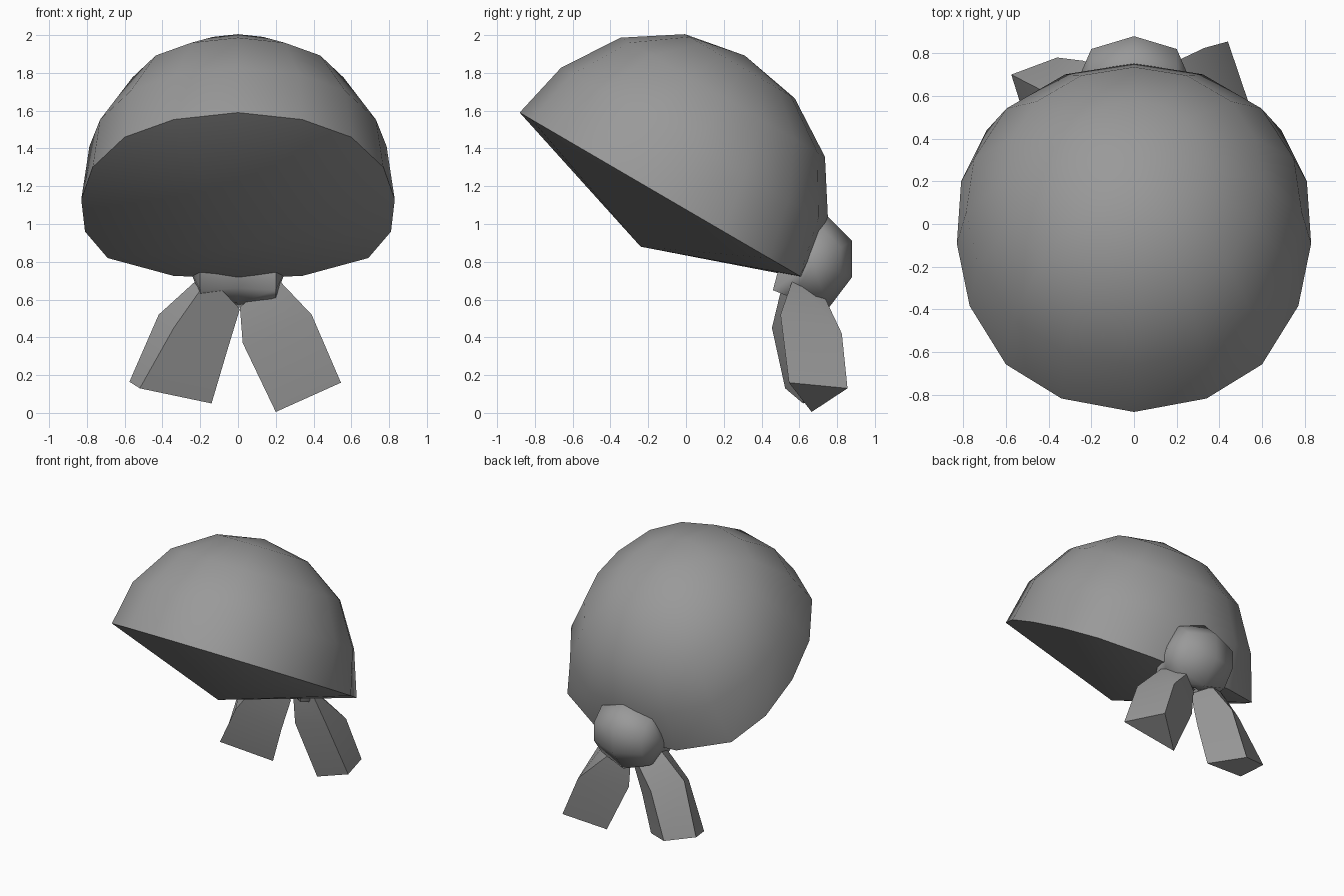
import bpy, bmesh, math
from mathutils import Vector

if "Cube" in bpy.data.objects:
    bpy.data.objects.remove(bpy.data.objects["Cube"])

# Mid-grey cloth
grey = bpy.data.materials.new("cloth")
grey.diffuse_color = (.32, .32, .32, 1)
grey.use_nodes = True
grey.node_tree.nodes["Principled BSDF"].inputs["Base Color"].default_value = grey.diffuse_color


def loft(name, rings, angle, start=None, end=None):
    """Skin a list of point rings; ends close to a point, or with a flat face."""
    bm = bmesh.new()
    vs = [[bm.verts.new(p) for p in ring] for ring in rings]
    n = len(vs[0])
    for a, b in zip(vs, vs[1:]):
        for i in range(n):
            j = (i + 1) % n
            bm.faces.new((a[i], a[j], b[j], b[i]))
    for ring, tip in ((vs[0], start), (vs[-1], end)):
        if tip is None:
            bm.faces.new(ring)
        else:
            t = bm.verts.new(tip)
            for i in range(n):
                bm.faces.new((ring[i], ring[(i + 1) % n], t))
    bmesh.ops.recalc_face_normals(bm, faces=bm.faces)
    me = bpy.data.meshes.new(name)
    bm.to_mesh(me)
    bm.free()
    me.materials.append(grey)
    ob = bpy.data.objects.new(name, me)
    bpy.context.collection.objects.link(ob)
    bpy.ops.object.select_all(action='DESELECT')
    ob.select_set(True)
    bpy.context.view_layer.objects.active = ob
    bpy.ops.object.shade_smooth_by_angle(angle=math.radians(angle))
    return ob


# Head cloth: 16-sided dome tilted 30 degrees, closed below by a shallow cone
C = Vector((0, -0.135, 1.155))
U = Vector((0, 0.864, -0.504))
N = Vector((0, 0.504, 0.864))


def full(half):
    return half + [(-x, u) for x, u in half[-2:0:-1]]


front = [(0, -.863), (.34, -.79), (.60, -.605), (.77, -.288), (.83, .05)]
rim = full(front + [(.81, .387), (.69, .665), (.34, .853), (0, .875)])
ring = full(front[:4] + [(.83, .01), (.79, .32), (.63, .605), (.34, .80), (0, .863)])
# (outline, height, scale, shift) of each ring
levels = [(rim, 0, 1, 0), (ring, .316, .948, .025),
          (ring, .612, .725, .025), (ring, .799, .39, .02)]
dome = [[C + Vector((x * s, 0, 0)) + U * (u * s + d) + N * h for x, u in pts]
        for pts, h, s, d in levels]
loft("head_cloth", dome, 50, start=(0, -.24, .88), end=C + U * .014 + N * .861)

# Knot: eight-sided ball lying along x, pinched in at the middle of its front
outline = [(.75, 1.04), (.88, .91), (.88, .72), (.755, .555),
           (.66, .58), (.60, .66), (.60, .86), (.62, 1.0)]
side = [(.725, .97), (.82, .876), (.82, .74), (.73, .62),
        (.56, .61), (.46, .65), (.50, .80), (.60, .94)]
knot = [[(x, y, z) for y, z in pts]
        for x, pts in ((-.2, side), (0, outline), (.2, side))]
loft("knot", knot, 65, start=(-.265, .67, .79), end=(.265, .67, .79))

# Tails: right one three-sided, left one four-sided, bent once
loft("right_tail", [
    [(.20, .57, .72), (.15, .74, .60), (.01, .65, .56)],
    [(.39, .50, .52), (.33, .825, .42), (.025, .65, .37)],
    [(.545, .545, .16), (.44, .855, .13), (.20, .665, .005)]], 30)
loft("left_tail", [
    [(-.15, .52, .72), (-.20, .62, .72), (-.10, .72, .60), (.01, .62, .55)],
    [(-.34, .455, .45), (-.42, .62, .52), (-.24, .765, .45), (-.06, .61, .32)],
    [(-.52, .525, .13), (-.575, .70, .165), (-.36, .78, .11), (-.14, .62, .05)]], 30)
